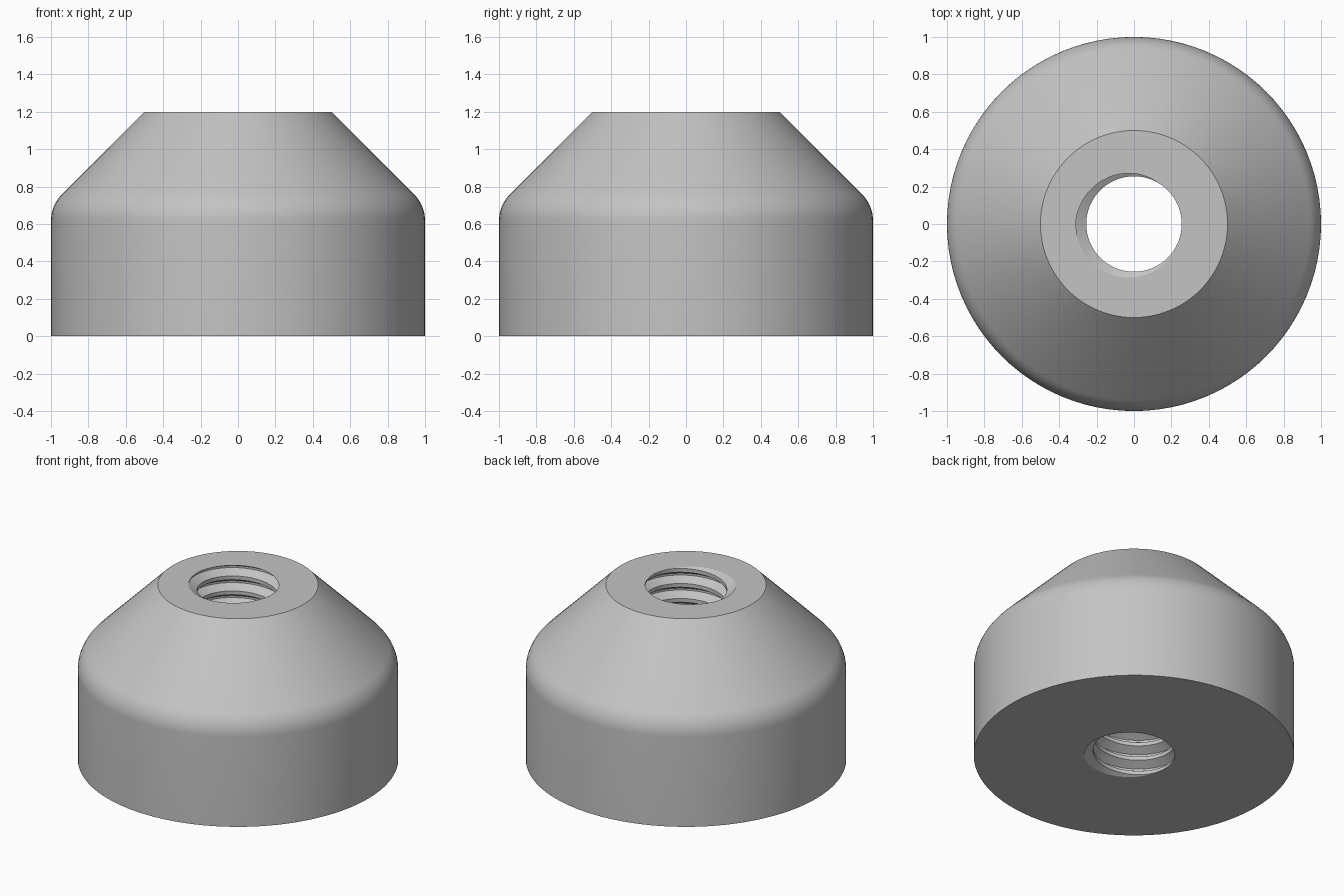
import bpy, bmesh, math

cube = bpy.data.objects.get("Cube")
if cube:
    bpy.data.objects.remove(cube, do_unlink=True)

SEGMENTS = 96
HEIGHT = 1.2
PITCH = 0.1033
MINOR, MAJOR = 0.255, 0.31
START = math.radians(195)   # where the thread root meets the top face


def sweep(bm, rows, rise=0.0):
    """Sweep (radius, z) rows around z, climbing by rise per turn."""
    columns = []
    for i in range(SEGMENTS + 1):
        turn = i / SEGMENTS
        a = turn * math.tau
        columns.append([bm.verts.new((r * math.cos(a), r * math.sin(a), z + rise * turn))
                        for r, z in rows])
    for a, b in zip(columns, columns[1:]):
        for j in range(len(rows) - 1):
            bm.faces.new((a[j], b[j], b[j + 1], a[j + 1]))
    bmesh.ops.remove_doubles(bm, verts=bm.verts[:], dist=1e-5)


bm = bmesh.new()

# Threaded bore: flat crests and roots on a right-handed helix
tooth = [(-0.375, MINOR), (-0.0625, MAJOR), (0.0625, MAJOR), (0.375, MINOR)]
base = HEIGHT - PITCH * START / math.tau
thread = [(r, base + PITCH * (k + f)) for k in range(-14, 3) for f, r in tooth]
sweep(bm, thread, PITCH)

# Trim the thread flush with the top and bottom
for z, direction in ((0, -1), (HEIGHT, 1)):
    bmesh.ops.bisect_plane(bm, geom=bm.verts[:] + bm.edges[:] + bm.faces[:], dist=1e-6,
                           plane_co=(0, 0, z), plane_no=(0, 0, direction), clear_outer=True)

# Outer wall, rounded shoulder and cone
fillet = 0.2
shoulder_z = 0.7 - fillet * math.tan(math.pi / 8)
outer = [(1, 0)]
for i in range(9):
    a = math.pi / 4 * i / 8
    outer.append((1 - fillet + fillet * math.cos(a), shoulder_z + fillet * math.sin(a)))
outer.append((0.5, HEIGHT))
sweep(bm, outer)

# Flat ring faces at both ends
for z in (0, HEIGHT):
    rim = [e for e in bm.edges if e.is_boundary and all(abs(v.co.z - z) < 1e-4 for v in e.verts)]
    bmesh.ops.triangle_fill(bm, edges=rim, use_beauty=True, normal=(0, 0, 1))
bmesh.ops.recalc_face_normals(bm, faces=bm.faces[:])

mesh = bpy.data.meshes.new("threaded_cone_nut")
bm.to_mesh(mesh)
bm.free()
nut = bpy.data.objects.new("threaded_cone_nut", mesh)
bpy.context.collection.objects.link(nut)

# Plain grey material
grey = bpy.data.materials.new("plain_grey")
grey.use_nodes = True
colour = (0.55, 0.55, 0.55, 1)
grey.diffuse_color = colour
grey.node_tree.nodes["Principled BSDF"].inputs["Base Color"].default_value = colour
mesh.materials.append(grey)

bpy.ops.object.select_all(action='DESELECT')
nut.select_set(True)
bpy.context.view_layer.objects.active = nut
bpy.ops.object.shade_smooth_by_angle(angle=math.radians(30))
